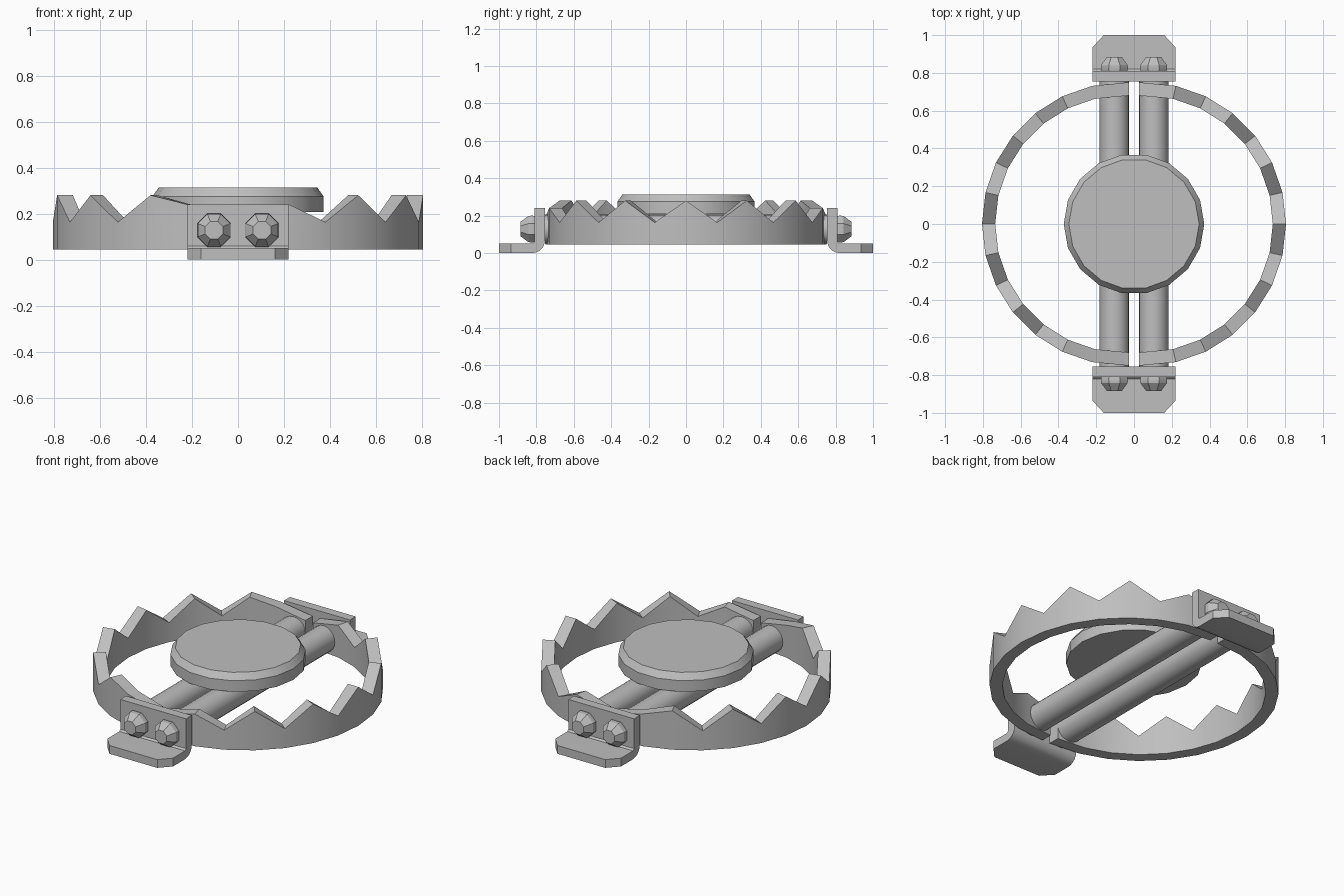
import bpy, bmesh
from math import sin, cos, pi, radians
from mathutils import Matrix

cube = bpy.data.objects.get("Cube")
if cube:
    bpy.data.objects.remove(cube)

steel = bpy.data.materials.new("grey_steel")
steel.use_nodes = True
colour = (0.52, 0.52, 0.52, 1)
steel.diffuse_color = colour
bsdf = steel.node_tree.nodes["Principled BSDF"]
bsdf.inputs["Base Color"].default_value = colour
bsdf.inputs["Roughness"].default_value = 0.6


def finish(name, bm, angle=30):
    bmesh.ops.recalc_face_normals(bm, faces=bm.faces)
    mesh = bpy.data.meshes.new(name)
    bm.to_mesh(mesh)
    bm.free()
    mesh.materials.append(steel)
    obj = bpy.data.objects.new(name, mesh)
    bpy.context.collection.objects.link(obj)
    bpy.ops.object.select_all(action='DESELECT')
    obj.select_set(True)
    bpy.context.view_layer.objects.active = obj
    bpy.ops.object.shade_smooth_by_angle(angle=radians(angle))
    return obj


def loft(bm, sections):
    """Skin a list of closed cross-sections and cap both ends."""
    loops = [[bm.verts.new(p) for p in s] for s in sections]
    n = len(loops[0])
    for a, b in zip(loops, loops[1:]):
        for i in range(n):
            j = (i + 1) % n
            bm.faces.new((a[i], a[j], b[j], b[i]))
    bm.faces.new(loops[0])
    bm.faces.new(loops[-1])


def turned(name, profile, sides, matrix, phase=0.0, angle=30):
    """Solid of revolution from (radius, height) pairs."""
    bm = bmesh.new()
    loft(bm, [[(r * cos(phase + 2 * pi * i / sides),
                r * sin(phase + 2 * pi * i / sides), h)
               for i in range(sides)] for r, h in profile])
    bm.transform(matrix)
    return finish(name, bm, angle)


# Toothed half-ring jaws, with teeth offset so they interlock
STEPS = 7
R_OUT, R_IN, SHIFT, BASE = 0.75, 0.68, 0.055, 0.045


def jaw(name, side, parity):
    bm = bmesh.new()
    sections = []
    for k in range(-STEPS, STEPS + 1):
        a = k * pi / (2 * STEPS)
        i = abs(k)
        top = 0.28 if i % 2 == parity else 0.163
        if i == STEPS - 1:
            top = 0.24
        if i == STEPS:
            top = 0.20
        pts = []
        for r, z in ((R_OUT, BASE), (R_OUT, top), (R_IN, top), (R_IN, BASE)):
            x = 0.026 if i == STEPS else SHIFT + r * cos(a)
            pts.append((side * x, r * sin(a), z))
        sections.append(pts)
    loft(bm, sections)
    finish(name, bm)


jaw("left_jaw", 1, 0)
jaw("right_jaw", -1, 1)

# Round trigger plate with a bevelled rim
turned("pressure_plate", [(0.372, 0.208), (0.372, 0.275), (0.345, 0.313)],
       18, Matrix())

# Twin rods under the plate
BOLT_Z, BOLT_X = 0.128, 0.104
to_y = Matrix.Rotation(-pi / 2, 4, 'X')
for side, label in ((1, "left"), (-1, "right")):
    turned(label + "_rod", [(0.078, -0.755), (0.078, 0.755)], 20,
           Matrix.Translation((side * BOLT_X, 0, BOLT_Z)) @ to_y)


# Angle brackets: bent strip with clipped outer corners
def bracket(name, end):
    arc = [(0.82 - 0.065 * sin(t), 0.065 - 0.065 * cos(t))
           for t in (i * pi / 10 for i in range(6))]
    upright = [(0.755, 0.24), (0.81, 0.24), (0.81, 0.06), (0.82, 0.05)]
    profile = arc + upright + [(0.935, 0.05), (0.935, 0)]
    bm = bmesh.new()
    loft(bm, [[(x, end * y, z) for y, z in profile] for x in (-0.22, 0.22)])
    plan = [(-0.22, 0.935), (-0.16, 1), (0.16, 1), (0.22, 0.935)]
    loft(bm, [[(x, end * y, z) for x, y in plan] for z in (0, 0.05)])
    # Merge the foot tip with the strip and drop the shared inner wall
    bmesh.ops.remove_doubles(bm, verts=bm.verts, dist=0.0001)
    inner = [f for f in bm.faces
             if all(abs(abs(v.co.y) - 0.935) < 0.001 for v in f.verts)]
    bmesh.ops.delete(bm, geom=inner, context='FACES_ONLY')
    finish(name, bm)


for end, label in ((-1, "front"), (1, "back")):
    bracket(label + "_bracket", end)
    # Octagonal bolts with tapered heads
    for side, hand in ((1, "left"), (-1, "right")):
        turned(f"{label}_{hand}_bolt",
               [(0.07, 0.80), (0.078, 0.82), (0.076, 0.842), (0.042, 0.885)],
               8, Matrix.Translation((side * BOLT_X, 0, BOLT_Z))
               @ Matrix.Rotation(-end * pi / 2, 4, 'X'), pi / 8)
